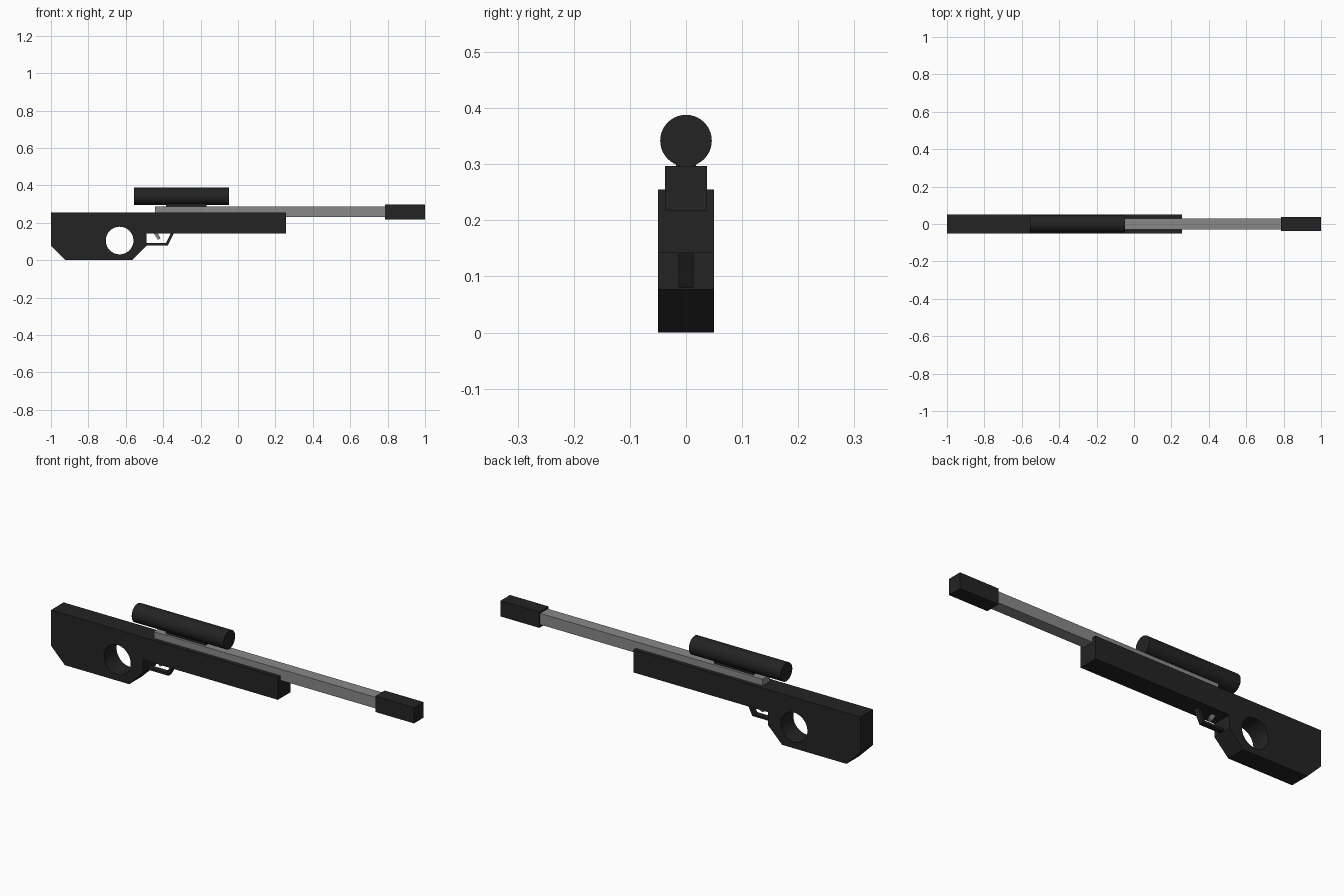
import bpy, bmesh, math
from mathutils import Vector, Matrix

cube = bpy.data.objects.get("Cube")
if cube:
    bpy.data.objects.remove(cube, do_unlink=True)


def material(name, rgb):
    m = bpy.data.materials.new(name)
    m.use_nodes = True
    color = (*rgb, 1.0)
    m.diffuse_color = color
    bsdf = next(n for n in m.node_tree.nodes if n.type == 'BSDF_PRINCIPLED')
    bsdf.inputs["Base Color"].default_value = color
    return m


BLACK = material("matte black", (0.017, 0.017, 0.017))
GREY = material("steel grey", (0.25, 0.25, 0.25))


def finish(bm, name, mat):
    bmesh.ops.recalc_face_normals(bm, faces=bm.faces)
    mesh = bpy.data.meshes.new(name)
    bm.to_mesh(mesh)
    bm.free()
    mesh.materials.append(mat)
    ob = bpy.data.objects.new(name, mesh)
    bpy.context.collection.objects.link(ob)
    return ob


def plate(name, mat, half_width, *loops):
    """Side profile in x-z, extruded across y; later loops cut holes."""
    bm = bmesh.new()
    edges = []
    for loop in loops:
        vs = [bm.verts.new((x, -half_width, z)) for x, z in loop]
        edges += [bm.edges.new((a, b)) for a, b in zip(vs, vs[1:] + vs[:1])]
    bmesh.ops.triangle_fill(bm, edges=edges, use_beauty=True, normal=(0, -1, 0))
    ext = bmesh.ops.extrude_face_region(bm, geom=bm.faces[:], use_keep_orig=True)
    verts = [g for g in ext["geom"] if isinstance(g, bmesh.types.BMVert)]
    bmesh.ops.translate(bm, verts=verts, vec=(0, 2 * half_width, 0))
    return finish(bm, name, mat)


def box(name, mat, x0, x1, half_width, z0, z1):
    bm = bmesh.new()
    bmesh.ops.create_cube(bm, size=1)
    bmesh.ops.scale(bm, verts=bm.verts, vec=(x1 - x0, 2 * half_width, z1 - z0))
    bmesh.ops.translate(bm, verts=bm.verts, vec=((x0 + x1) / 2, 0, (z0 + z1) / 2))
    return finish(bm, name, mat)


def circle(cx, cz, r, n=40):
    return [(cx + r * math.cos(2 * math.pi * i / n),
             cz + r * math.sin(2 * math.pi * i / n)) for i in range(n)]


# Stock and fore-end in one slab, with the round thumb hole
stock = plate("stock", BLACK, 0.05,
              [(-1, 0.255), (-1, 0.077), (-0.923, 0), (-0.567, 0), (-0.49, 0.077),
               (-0.49, 0.142), (0.256, 0.142), (0.256, 0.255)],
              circle(-0.633, 0.105, 0.074))

# Trigger guard: thin bent strip open to the stock
plate("trigger_guard", BLACK, 0.013,
      [(-0.495, 0.079), (-0.376, 0.079), (-0.343, 0.145), (-0.358, 0.145),
       (-0.385, 0.091), (-0.495, 0.091)])

# Trigger: small slanted blade
plate("trigger", GREY, 0.007,
      [(-0.452, 0.146), (-0.430, 0.146), (-0.414, 0.116), (-0.428, 0.109)])

# Square barrel with muzzle block
box("barrel", GREY, -0.445, 0.80, 0.03, 0.232, 0.288)
box("muzzle", BLACK, 0.786, 1.0, 0.037, 0.218, 0.297)

# Scope mount and scope tube
box("scope_mount", BLACK, -0.385, -0.168, 0.018, 0.28, 0.32)
bm = bmesh.new()
bmesh.ops.create_cone(bm, cap_ends=True, segments=40, radius1=0.046, radius2=0.046,
                      depth=0.508, matrix=Matrix.Translation((-0.302, 0, 0.342))
                      @ Matrix.Rotation(math.pi / 2, 4, 'Y'))
scope = finish(bm, "scope", BLACK)

# Smooth the round surfaces, keep hard edges
for ob in (scope, stock):
    bpy.ops.object.select_all(action='DESELECT')
    ob.select_set(True)
    bpy.context.view_layer.objects.active = ob
    bpy.ops.object.shade_smooth_by_angle(angle=math.radians(30))
